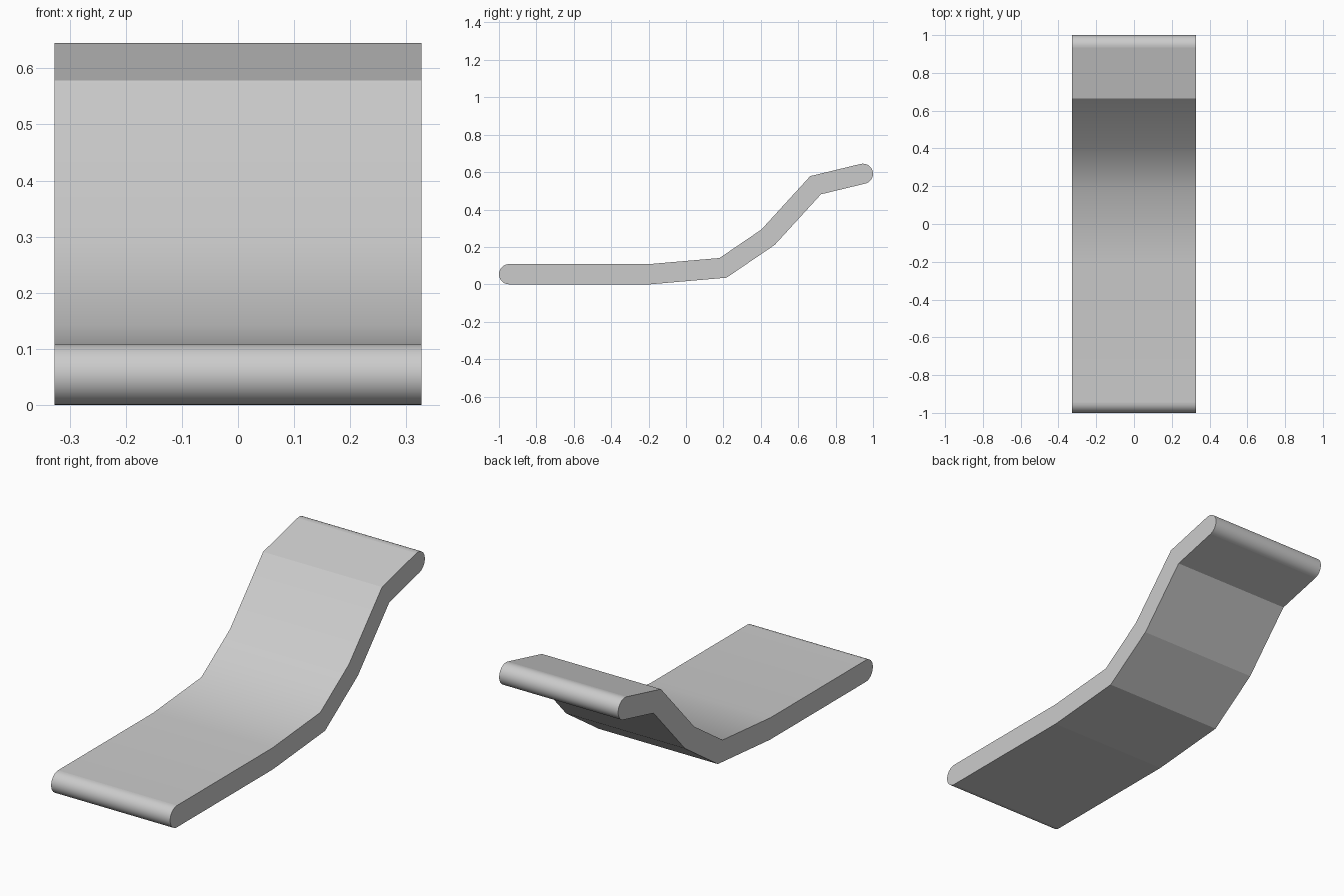
import bpy
import bmesh
from math import pi, atan2, cos, sin
from mathutils import Vector

cube = bpy.data.objects.get("Cube")
if cube:
    bpy.data.objects.remove(cube)

HALF_WIDTH = 0.327
RADIUS = 0.054
ARC_STEPS = 16

# Centre line of the padded slab, from foot to head
path = [Vector(p) for p in [(-0.946, RADIUS), (-0.195, RADIUS), (0.198, 0.088),
                            (0.439, 0.252), (0.693, 0.53), (0.946, 0.591)]]


def offset_line(side):
    """Inner bend points moved sideways along the mitre."""
    points = []
    for a, b, c in zip(path, path[1:], path[2:]):
        n1 = (b - a).normalized().orthogonal()
        n2 = (c - b).normalized().orthogonal()
        mitre = (n1 + n2).normalized()
        points.append(b + mitre * side * RADIUS / mitre.dot(n1))
    return points


def round_end(centre, start):
    """Half circle running clockwise from the start angle."""
    angles = [start - pi * i / ARC_STEPS for i in range(ARC_STEPS + 1)]
    return [centre + RADIUS * Vector((cos(a), sin(a))) for a in angles]


# Closed side profile: top, head end, underside, foot end
head_dir = path[-1] - path[-2]
top = offset_line(1)
bottom = offset_line(-1)
if top[0].y < bottom[0].y:
    top, bottom = bottom, top
head = round_end(path[-1], atan2(head_dir.y, head_dir.x) + pi / 2)
foot = round_end(path[0], -pi / 2)
profile = top + head + bottom[::-1] + foot

# Extrude the profile across the width
bm = bmesh.new()
left, right = [[bm.verts.new((x, p.x, p.y)) for p in profile]
               for x in (HALF_WIDTH, -HALF_WIDTH)]
count = len(profile)
for i in range(count):
    j = (i + 1) % count
    bm.faces.new((left[i], left[j], right[j], right[i])).smooth = True
caps = [bm.faces.new(left), bm.faces.new(right[::-1])]
bmesh.ops.recalc_face_normals(bm, faces=bm.faces)

# Crisp rims, creases and end joints; soft seat curve and round ends
for cap in caps:
    for edge in cap.edges:
        edge.smooth = False
n_top, n_head, n_bottom = len(top), len(head), len(bottom)
creases = [n_top - 1, n_top, n_top + n_head - 1, count - len(foot), count - 1]
creases += range(n_top + n_head, n_top + n_head + n_bottom)
for i in creases:
    bm.edges.get((left[i], right[i])).smooth = False

mesh = bpy.data.meshes.new("lounger_slab")
bm.to_mesh(mesh)
bm.free()
slab = bpy.data.objects.new("lounger_slab", mesh)
bpy.context.collection.objects.link(slab)

# Plain grey finish
grey = bpy.data.materials.new("light_grey")
grey.use_nodes = True
colour = (0.6, 0.6, 0.6, 1)
grey.diffuse_color = colour
grey.node_tree.nodes["Principled BSDF"].inputs["Base Color"].default_value = colour
mesh.materials.append(grey)
